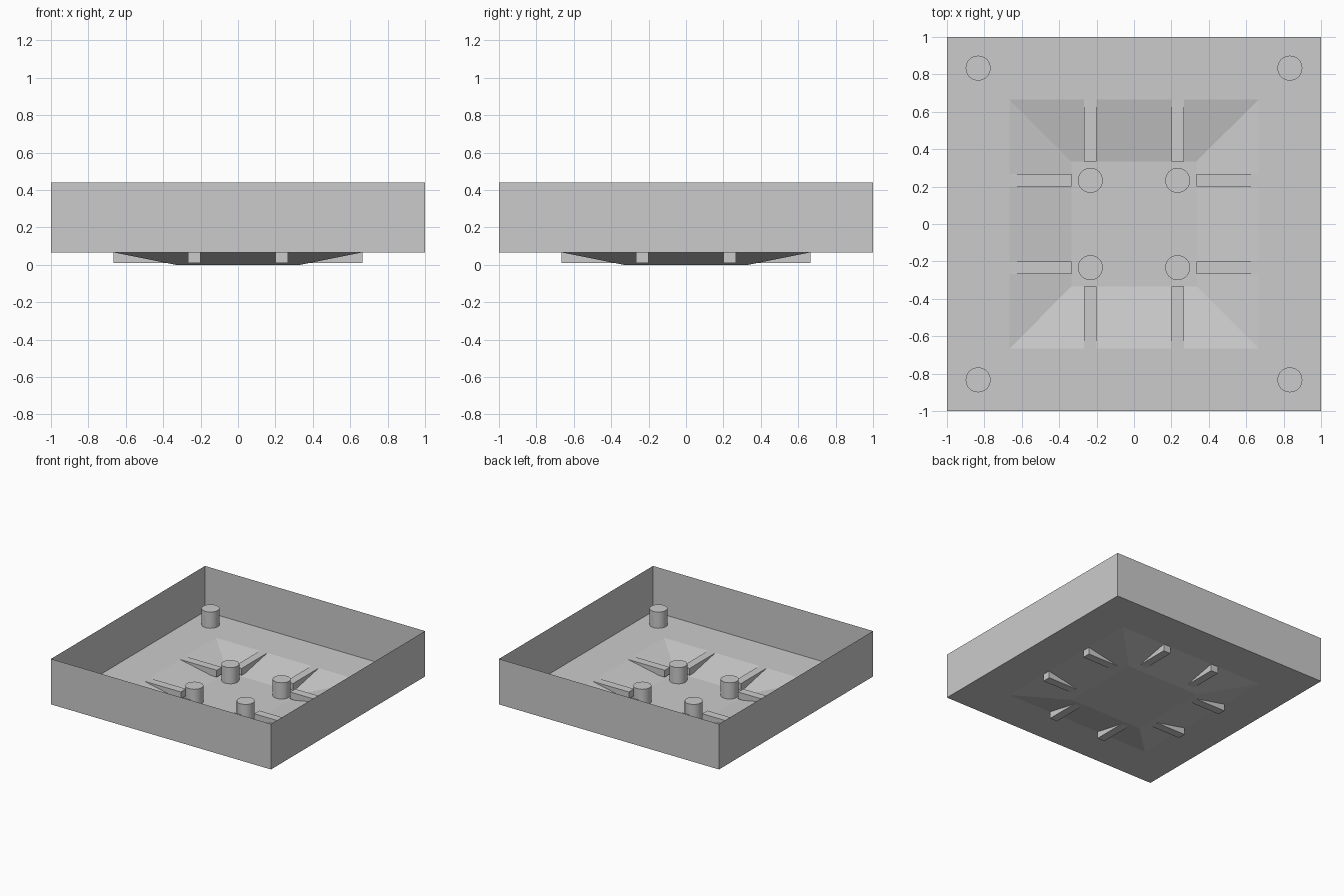
import bpy, bmesh
from math import pi
from mathutils import Matrix

if "Cube" in bpy.data.objects:
    bpy.data.objects.remove(bpy.data.objects["Cube"])

T = 1 / 15            # base module: floor height, peg radius, rib width
TOP = 0.44            # rim height
PITCH = 0.2333        # offset of inner pegs and ribs


def finish(bm, name, smooth=False):
    mesh = bpy.data.meshes.new(name)
    bm.to_mesh(mesh)
    bm.free()
    obj = bpy.data.objects.new(name, mesh)
    bpy.context.collection.objects.link(obj)
    if smooth:
        bpy.ops.object.select_all(action='DESELECT')
        obj.select_set(True)
        bpy.context.view_layer.objects.active = obj
        bpy.ops.object.shade_smooth_by_angle(angle=pi / 6)
    return obj


# Thin-walled open tray with a sunken, sloped centre: stacked square rings
bm = bmesh.new()
rings = []
for half, z in [(1, TOP), (1, T), (2 / 3, T), (1 / 3, 0)]:
    rings.append([bm.verts.new((sx * half, sy * half, z))
                  for sx, sy in [(-1, -1), (1, -1), (1, 1), (-1, 1)]])
for a, b in zip(rings, rings[1:]):
    for i in range(4):
        j = (i + 1) % 4
        bm.faces.new((a[i], b[i], b[j], a[j]))
bm.faces.new(rings[-1][::-1])
finish(bm, "tray")


# Round pegs on the sunken floor and near the corners
def peg(name, x, y, z):
    h = 2 * T
    bm = bmesh.new()
    bmesh.ops.create_cone(bm, cap_ends=True, segments=32, radius1=T, radius2=T,
                          depth=h, matrix=Matrix.Translation((x, y, z + h / 2 + 0.0005)))
    finish(bm, name, smooth=True)


for sx in (-1, 1):
    for sy in (-1, 1):
        peg("inner_peg", sx * PITCH, sy * PITCH, 0)
        peg("corner_peg", sx * 5 / 6, sy * 5 / 6, T)

# Ribs passing through the sloped sides, two per side
for k in range(4):
    for s in (-1, 1):
        bm = bmesh.new()
        z0, z1 = 0.01, T
        place = (Matrix.Rotation(k * pi / 2, 4, 'Z')
                 @ Matrix.Translation((0.5, s * PITCH, (z0 + z1) / 2))
                 @ Matrix.Diagonal((1 / 3, T, z1 - z0, 1)))
        bmesh.ops.create_cube(bm, size=1, matrix=place)
        finish(bm, "slope_rib")
